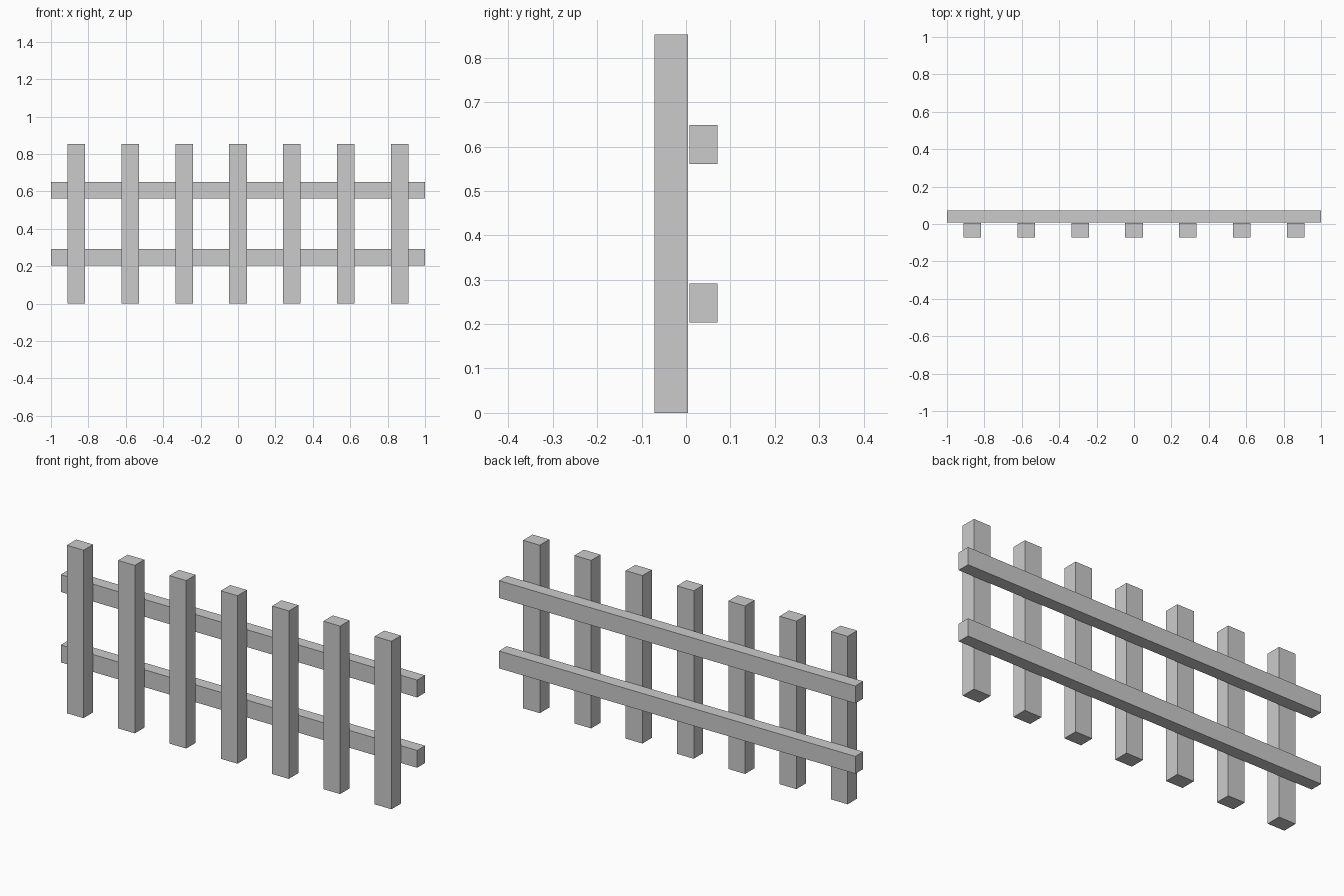
import bpy

if "Cube" in bpy.data.objects:
    bpy.data.objects.remove(bpy.data.objects["Cube"])


def box(name, x, y, z):
    """Axis-aligned box from (min, max) ranges."""
    bpy.ops.mesh.primitive_cube_add(
        size=1, location=[(a + b) / 2 for a, b in (x, y, z)])
    ob = bpy.context.object
    ob.name = name
    ob.scale = [b - a for a, b in (x, y, z)]
    bpy.ops.object.transform_apply(location=False, rotation=False, scale=True)
    return ob


# Seven evenly spaced upright pickets at the front
for i in range(7):
    cx = (i - 3) * 0.288
    box(f"picket_{i + 1}", (cx - 0.047, cx + 0.047), (-0.071, 0.005), (0, 0.852))

# Two horizontal rails behind the pickets
for name, z0 in (("lower_rail", 0.204), ("upper_rail", 0.561)):
    box(name, (-1, 1), (0.008, 0.071), (z0, z0 + 0.088))
